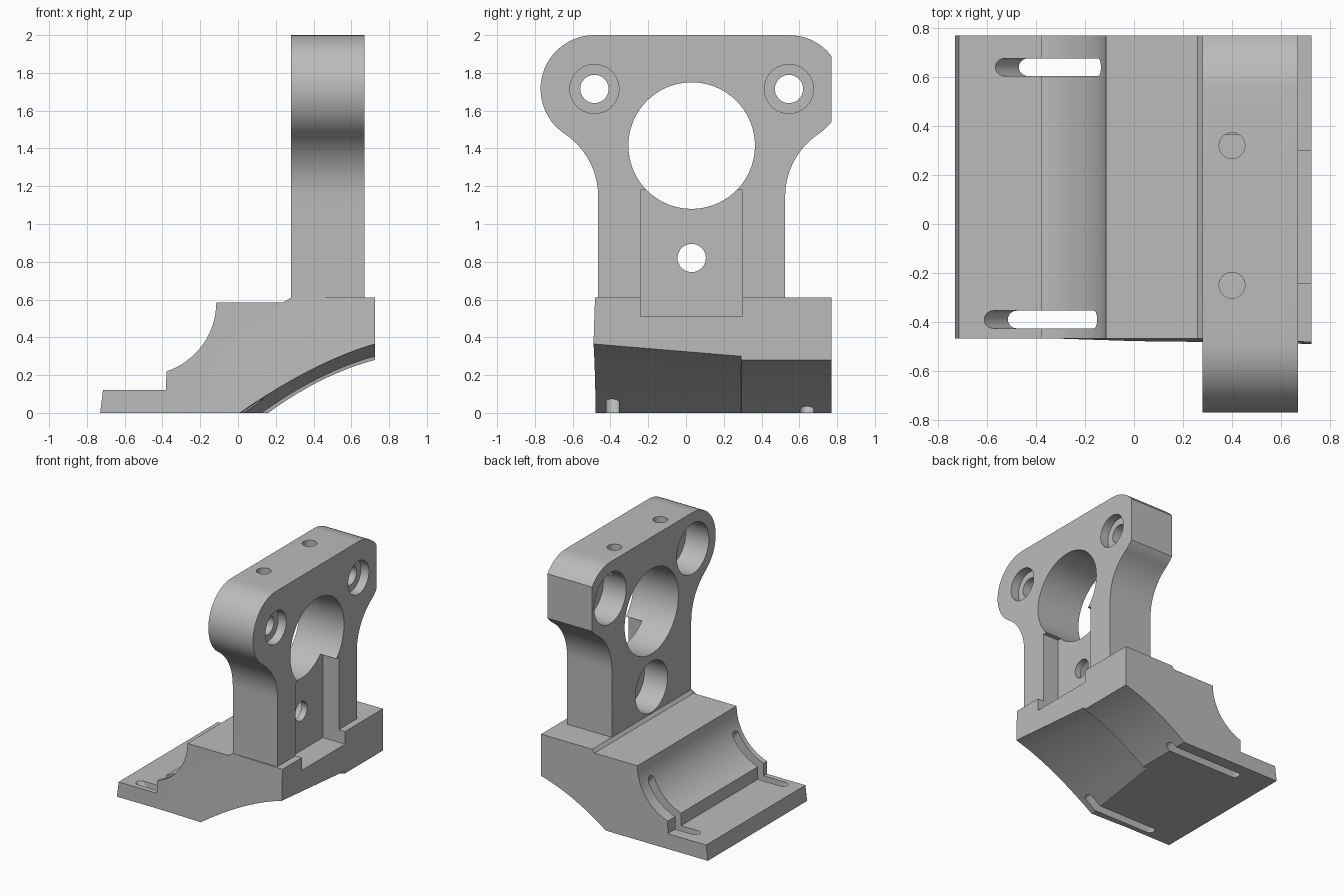
import bpy, bmesh, math
from mathutils import Vector, Matrix

if "Cube" in bpy.data.objects:
    bpy.data.objects.remove(bpy.data.objects["Cube"])

grey = bpy.data.materials.new("plain grey")
grey.diffuse_color = (0.5, 0.5, 0.5, 1)
grey.use_nodes = True
grey.node_tree.nodes["Principled BSDF"].inputs["Base Color"].default_value = grey.diffuse_color


def make(name, bm):
    bmesh.ops.recalc_face_normals(bm, faces=bm.faces)
    me = bpy.data.meshes.new(name)
    bm.to_mesh(me)
    bm.free()
    me.materials.append(grey)
    ob = bpy.data.objects.new(name, me)
    bpy.context.collection.objects.link(ob)
    return ob


def prism(name, points, offset):
    """Extrude a closed outline of 3D points along an offset."""
    bm = bmesh.new()
    face = bm.faces.new([bm.verts.new(p) for p in points])
    new = bmesh.ops.extrude_face_region(bm, geom=[face])["geom"]
    bmesh.ops.translate(bm, vec=Vector(offset),
                        verts=[v for v in new if isinstance(v, bmesh.types.BMVert)])
    return make(name, bm)


def arc(cx, cy, r, a0, a1, n):
    return [(cx + r * math.cos(math.radians(a0 + (a1 - a0) * i / n)),
             cy + r * math.sin(math.radians(a0 + (a1 - a0) * i / n))) for i in range(n + 1)]


def boolean(target, tool, op="DIFFERENCE"):
    mod = target.modifiers.new(op.lower(), "BOOLEAN")
    mod.operation, mod.object, mod.solver = op, tool, "EXACT"
    bpy.context.view_layer.objects.active = target
    bpy.ops.object.modifier_apply(modifier=mod.name)
    bpy.data.objects.remove(tool)


def bore_x(target, y, z, r, x0, x1, n=48):
    ring = [(x0, a, b) for a, b in arc(y, z, r, 0, 360, n)[:-1]]
    boolean(target, prism("bore_cutter", ring, (x1 - x0, 0, 0)))


def box(x0, x1, y0, y1, z0, z1):
    return prism("pocket_cutter", [(x0, y0, z0), (x0, y1, z0), (x0, y1, z1), (x0, y0, z1)],
                 (x1 - x0, 0, 0))


# Foot: cross-sections lofted along y, with a curved underside that tapers
def section(p0, p1, p2):
    under = [((1 - t) ** 2 * p0[0] + 2 * t * (1 - t) * p1[0] + t * t * p2[0],
              (1 - t) ** 2 * p0[1] + 2 * t * (1 - t) * p1[1] + t * t * p2[1])
             for t in [i / 12 for i in range(13)]]
    saddle = arc(-0.5, 0.585, 0.385, 0, -71.8, 16)
    lower = [(-0.33, 0)] + under + [(0.725, 0.61), (0.28, 0.61)]
    upper = [(0.26, 0.585)] + saddle + [(-0.38, 0.12), (-0.715, 0.12), (-0.73, 0)]
    return lower + upper, len(lower)


front, split = section((0.01, 0), (0.4, 0.27), (0.725, 0.365))
middle, _ = section((0.125, 0), (0.43, 0.22), (0.725, 0.30))
back, _ = section((0.16, 0), (0.45, 0.21), (0.725, 0.28))
bm = bmesh.new()
rings = [[bm.verts.new((x, -0.467 - 0.033 * max(0, x + 0.33 - z), z)) for x, z in front]]
for y, sec in ((0.29, middle), (0.294, back), (0.77, back)):
    rings.append([bm.verts.new((x, y, z)) for x, z in sec])
n = len(front)
for a, b in zip(rings, rings[1:]):
    for i in range(n):
        j = (i + 1) % n
        bm.faces.new((a[i], a[j], b[j], b[i]))
bm.faces.new(rings[0][:split])
bm.faces.new(rings[0][split - 1:] + rings[0][:1])
bm.faces.new(rings[-1])
bracket = make("motor_bracket", bm)

# Slanted adjustment slots through the foot
for y, xa, xb in ((0.64, -0.47, 0.235), (-0.39, -0.515, 0.19)):
    r = 0.036
    outline = arc(xb - r, y, r, -90, 90, 10) + arc(xa + r, y, r, 90, 270, 10)
    pts = [(x + 0.16, v, -0.2) for x, v in outline]
    boolean(bracket, prism("slot_cutter", pts, (-0.8, 0, 1.0)))

# Upright plate: lobed head flowing into a narrower neck
lobe = arc(-0.485, 1.715, 0.285, 90, 236.3, 24)
flare = arc(-0.865, 1.145, 0.4, 56.3, 0, 14)[1:]
side = lobe + flare + [(-0.465, 0.45)]
outline = side + [(0.06 - y, z) for y, z in reversed(side)]
upright = prism("upright", [(0.28, y, z) for y, z in outline], (0.39, 0, 0))
boolean(upright, box(0, 1, 0.77, 1, 0, 3))
boolean(bracket, upright, "UNION")

# Central bore, rectangular pocket and stepped screw holes
boolean(bracket, box(0.53, 0.9, -0.24, 0.30, 0.51, 1.18))
bore_x(bracket, 0.03, 1.415, 0.335, 0, 1, 72)
for y, z in ((-0.485, 1.715), (0.545, 1.715), (0.03, 0.82)):
    bore_x(bracket, y, z, 0.075, 0, 1, 32)
    bore_x(bracket, y, z, 0.20, 0.1, 0.48)
    if z > 1:
        bore_x(bracket, y, z, 0.13, 0.60, 0.9, 40)

# Blind holes in the top edge
for y in (-0.25, 0.32):
    ring = [(a, b, 1.8) for a, b in arc(0.4, y, 0.053, 0, 360, 24)[:-1]]
    boolean(bracket, prism("top_hole_cutter", ring, (0, 0, 0.4)))

bpy.ops.object.select_all(action="DESELECT")
bracket.select_set(True)
bpy.context.view_layer.objects.active = bracket
bpy.ops.object.shade_smooth_by_angle(angle=math.radians(25))
